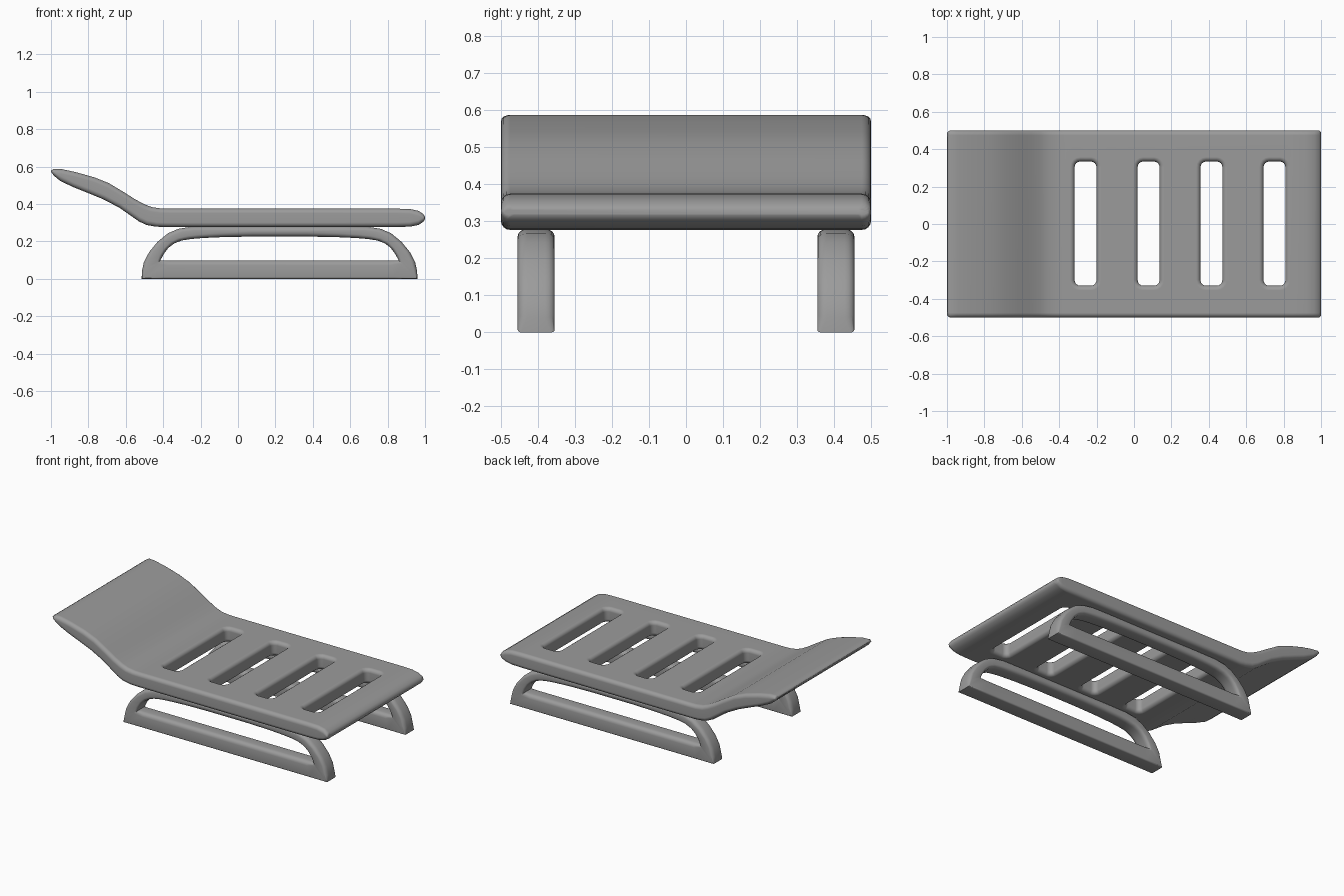
import bpy, bmesh, math

if "Cube" in bpy.data.objects:
    bpy.data.objects.remove(bpy.data.objects["Cube"])

grey = bpy.data.materials.new("grey plastic")
grey.diffuse_color = (0.33, 0.33, 0.33, 1)
grey.use_nodes = True
grey.node_tree.nodes["Principled BSDF"].inputs["Base Color"].default_value = grey.diffuse_color


def section(bm, a, b, hy, ra, rb):
    """Rounded rectangle spanning a->b in the xz plane and -hy..hy in y."""
    dx, dz = b[0] - a[0], b[1] - a[1]
    length = math.hypot(dx, dz)
    ring, n = [], 4
    corners = ((-1, 0, ra, 180), (1, 0, ra, 270), (1, 1, rb, 0), (-1, 1, rb, 90))
    for sy, st, r, start in corners:
        rt = min(r, 0.48 * length)
        cy, ct = sy * (hy - r), (length - rt if st else rt)
        for k in range(n + 1):
            t = math.radians(start + 90 * k / n)
            y, d = cy + r * math.cos(t), (ct + rt * math.sin(t)) / length
            ring.append(bm.verts.new((a[0] + dx * d, y, a[1] + dz * d)))
    return ring


def loft(name, stations, closed):
    """Skin rounded sections; each station is (a, b, half_width, ra, rb)."""
    bm = bmesh.new()
    rings = [section(bm, *s) for s in stations]
    pairs = list(zip(rings, rings[1:]))
    if closed:
        pairs.append((rings[-1], rings[0]))
    else:
        bm.faces.new(rings[0])
        bm.faces.new(rings[-1])
    for p, q in pairs:
        for i in range(len(p)):
            j = (i + 1) % len(p)
            bm.faces.new((p[i], p[j], q[j], q[i]))
    bmesh.ops.recalc_face_normals(bm, faces=bm.faces)
    return finish(name, bm)


def finish(name, bm):
    me = bpy.data.meshes.new(name)
    bm.to_mesh(me)
    bm.free()
    me.materials.append(grey)
    ob = bpy.data.objects.new(name, me)
    bpy.context.collection.objects.link(ob)
    return ob


# Seat: pairs of underside and top points from head to foot
profile = [
    ((-1.0, .572), (-.998, .58)), ((-.985, .552), (-.985, .588)),
    ((-.95, .523), (-.945, .587)), ((-.88, .49), (-.87, .571)),
    ((-.8, .458), (-.77, .543)), ((-.72, .425), (-.69, .511)),
    ((-.634, .38), (-.61, .463)), ((-.58, .342), (-.55, .425)),
    ((-.53, .307), (-.5, .398)), ((-.49, .288), (-.46, .383)),
    ((-.44, .279), (-.41, .376)), ((-.4, .277), (-.37, .375)),
    ((.85, .277), (.85, .375)), ((.92, .279), (.92, .373)),
    ((.965, .288), (.965, .363)), ((.99, .304), (.99, .347)),
    ((1.0, .318), (1.0, .332))]
stations = []
for i, (a, b) in enumerate(profile):
    hy = 0.49 if i in (0, len(profile) - 1) else 0.5
    stations.append((a, b, hy, 0.025, 0.025))
seat = loft("seat", stations, False)

# Slot cutters through the flat part of the seat
bm = bmesh.new()
for x in (-.259, .078, .414, .751):
    box = bmesh.ops.create_cube(bm, size=1)["verts"]
    bmesh.ops.scale(bm, vec=(.117, .664, .4), verts=box)
    bmesh.ops.translate(bm, vec=(x, 0.002, .326), verts=box)
upright = [e for e in bm.edges if abs(e.verts[0].co.z - e.verts[1].co.z) > .1]
bmesh.ops.bevel(bm, geom=upright, offset=.03, segments=4, profile=.5, affect='EDGES')
cutter = finish("slot_cutter", bm)
cutter.hide_render = True
cutter.hide_set(True)

cut = seat.modifiers.new("slots", 'BOOLEAN')
cut.operation, cut.solver, cut.object = 'DIFFERENCE', 'EXACT', cutter
soft = seat.modifiers.new("soft slot edges", 'BEVEL')
soft.width, soft.segments = .025, 4
soft.limit_method, soft.angle_limit = 'ANGLE', math.radians(70)
seat.data.shade_smooth()
seat.modifiers.new("even shading", 'WEIGHTED_NORMAL')

# Runner legs: outer and inner outline of the left half, mirrored about MID
MID = .222
half = [
    ((-.39, 0), (-.37, .098)), ((-.515, 0), (-.415, .098)),
    ((-.514, .04), (-.41, .108)), ((-.503, .09), (-.396, .134)),
    ((-.475, .143), (-.372, .166)), ((-.43, .198), (-.34, .19)),
    ((-.375, .243), (-.30, .205)), ((-.32, .267), (-.25, .213)),
    ((-.25, .278), (-.19, .218)), ((-.12, .28), (-.08, .223)),
    ((.06, .28), (.08, .226))]
loop = half + [((2 * MID - a[0], a[1]), (2 * MID - b[0], b[1])) for a, b in reversed(half)]
frame = [(a, b, .05, .01 if a[1] < .01 else .026, .026) for a, b in loop]
for name, y in (("front_leg_frame", -.405), ("back_leg_frame", .405)):
    leg = loft(name, frame, True)
    leg.location.y = y
    bpy.ops.object.select_all(action='DESELECT')
    leg.select_set(True)
    bpy.context.view_layer.objects.active = leg
    bpy.ops.object.shade_smooth_by_angle(angle=math.radians(40))
